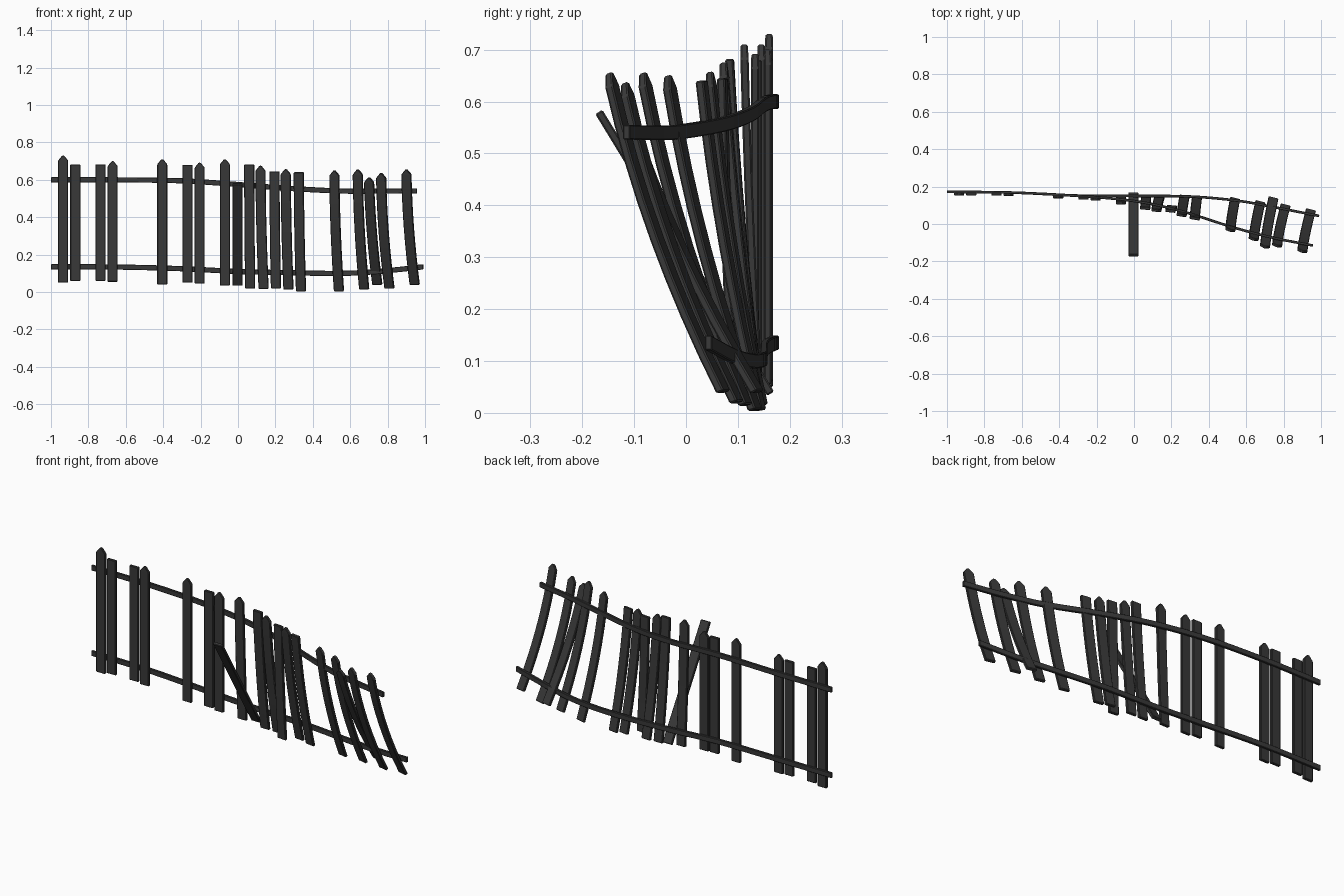
import bpy
import bmesh
from mathutils import Vector

cube = bpy.data.objects.get("Cube")
if cube:
    bpy.data.objects.remove(cube, do_unlink=True)

wood = bpy.data.materials.new("dark_charcoal_wood")
wood.use_nodes = True
color = (0.04, 0.04, 0.04, 1)
wood.diffuse_color = color
bsdf = next(n for n in wood.node_tree.nodes if n.type == 'BSDF_PRINCIPLED')
bsdf.inputs["Base Color"].default_value = color
bsdf.inputs["Roughness"].default_value = 0.8


def loft(name, rings, bevel):
    """Skin a row of four-cornered rings and cap both ends."""
    bm = bmesh.new()
    loops = [[bm.verts.new(p) for p in ring] for ring in rings]
    for a, b in zip(loops, loops[1:]):
        for i in range(4):
            j = (i + 1) % 4
            bm.faces.new((a[i], a[j], b[j], b[i]))
    bm.faces.new(loops[0][::-1])
    bm.faces.new(loops[-1])
    bmesh.ops.recalc_face_normals(bm, faces=bm.faces)
    mesh = bpy.data.meshes.new(name)
    bm.to_mesh(mesh)
    bm.free()
    mesh.materials.append(wood)
    obj = bpy.data.objects.new(name, mesh)
    bpy.context.collection.objects.link(obj)
    mod = obj.modifiers.new("worn_edges", 'BEVEL')
    mod.width = bevel
    mod.segments = 1
    mod.limit_method = 'ANGLE'
    return obj


def ring(center, side, depth):
    return [center + side * a + depth * b for a, b in ((-1, -1), (1, -1), (1, 1), (-1, 1))]


def plank(name, bottom, top, pointed, bow):
    """Board bent between two points, facing along the fence's turn."""
    bottom, top = Vector(bottom), Vector(top)
    lean = bottom - top
    sag = Vector((-0.2 * lean.x, -0.1 * lean.y, 0)) * bow
    side = Vector((1, -0.25 * min(max(top.x / 0.5, 0), 1), 0)).normalized()
    depth = (top - bottom).normalized().cross(side).normalized()
    end = 1 - 0.027 / (top - bottom).length if pointed else 1
    steps = 8

    def at(t):
        return bottom.lerp(top, t) + sag * 4 * t * (1 - t)

    rings = [ring(at(end * i / steps), side * 0.027, depth * 0.008) for i in range(steps + 1)]
    if pointed:
        rings.append(ring(at(1), side * 0.005, depth * 0.007))
    loft(name, rings, 0.003)


def rail(name, points):
    """Flat rail through points, smoothed with a Catmull-Rom path."""
    pts = [Vector(p) for p in points]
    pts = [2 * pts[0] - pts[1]] + pts + [2 * pts[-1] - pts[-2]]
    path = []
    for a, b, c, d in zip(pts, pts[1:], pts[2:], pts[3:]):
        for i in range(4):
            t = i / 4
            path.append(0.5 * (2 * b + (c - a) * t + (2 * a - 5 * b + 4 * c - d) * t * t
                               + (3 * b - a - 3 * c + d) * t ** 3))
    path.append(pts[-2])
    rings = []
    for i, p in enumerate(path):
        along = path[min(i + 1, len(path) - 1)] - path[max(i - 1, 0)]
        out = along.cross(Vector((0, 0, 1))).normalized()
        rings.append(ring(p, out * 0.007, Vector((0, 0, 0.014))))
    loft(name, rings, 0.002)


# Rails: the upper one swings forward more than the lower one
rail("upper_rail", [(-1, .172, .6), (-.65, .168, .6), (-.3, .15, .595), (0, .123, .575),
                    (.25, .07, .556), (.53, -.018, .541), (.75, -.075, .54), (.957, -.115, .541)])
rail("lower_rail", [(-1, .172, .135), (-.65, .168, .134), (-.3, .152, .125), (0, .15, .11),
                    (.3, .147, .103), (.55, .125, .1), (.75, .09, .11), (.99, .043, .135)])

# Straight pickets on the right half: x, y, bottom, top, pointed
straight = [(-.935, .16, .05, .73, True), (-.87, .16, .06, .683, False),
            (-.735, .16, .06, .683, False), (-.67, .157, .055, .7, True),
            (-.405, .145, .04, .71, True), (-.27, .138, .05, .68, False),
            (-.205, .133, .045, .692, True)]
for n, (x, y, low, high, tip) in enumerate(straight, 1):
    plank(f"straight_picket_{n}", (x, y, low), (x, y, high), tip, 0)

# Leaning pickets: bottom x, y, z, then top x, y, z, pointed
leaning = [(-.07, .14, .035, -.07, .112, .71, True), (.065, .143, .02, .06, .084, .682, False),
           (.137, .145, .018, .12, .072, .675, True), (.203, .092, .02, .195, .07, .645, False),
           (.27, .147, .015, .255, .046, .657, True), (.337, .143, .005, .325, .03, .64, False),
           (.54, .133, .005, .515, -.035, .65, True), (.675, .115, .015, .64, -.083, .655, True),
           (.81, .098, .02, .765, -.118, .636, True), (.945, .072, .04, .9, -.148, .655, True)]
for n, (*ends, tip) in enumerate(leaning, 1):
    plank(f"leaning_picket_{n}", ends[:3], ends[3:], tip, 1)

# Loose pickets that have swung forward
plank("loose_picket_middle", (-.003, .163, .037), (-.003, -.168, .58), False, 0)
plank("loose_picket_left", (.745, .137, .04), (.7, -.125, .612), True, 0.8)
